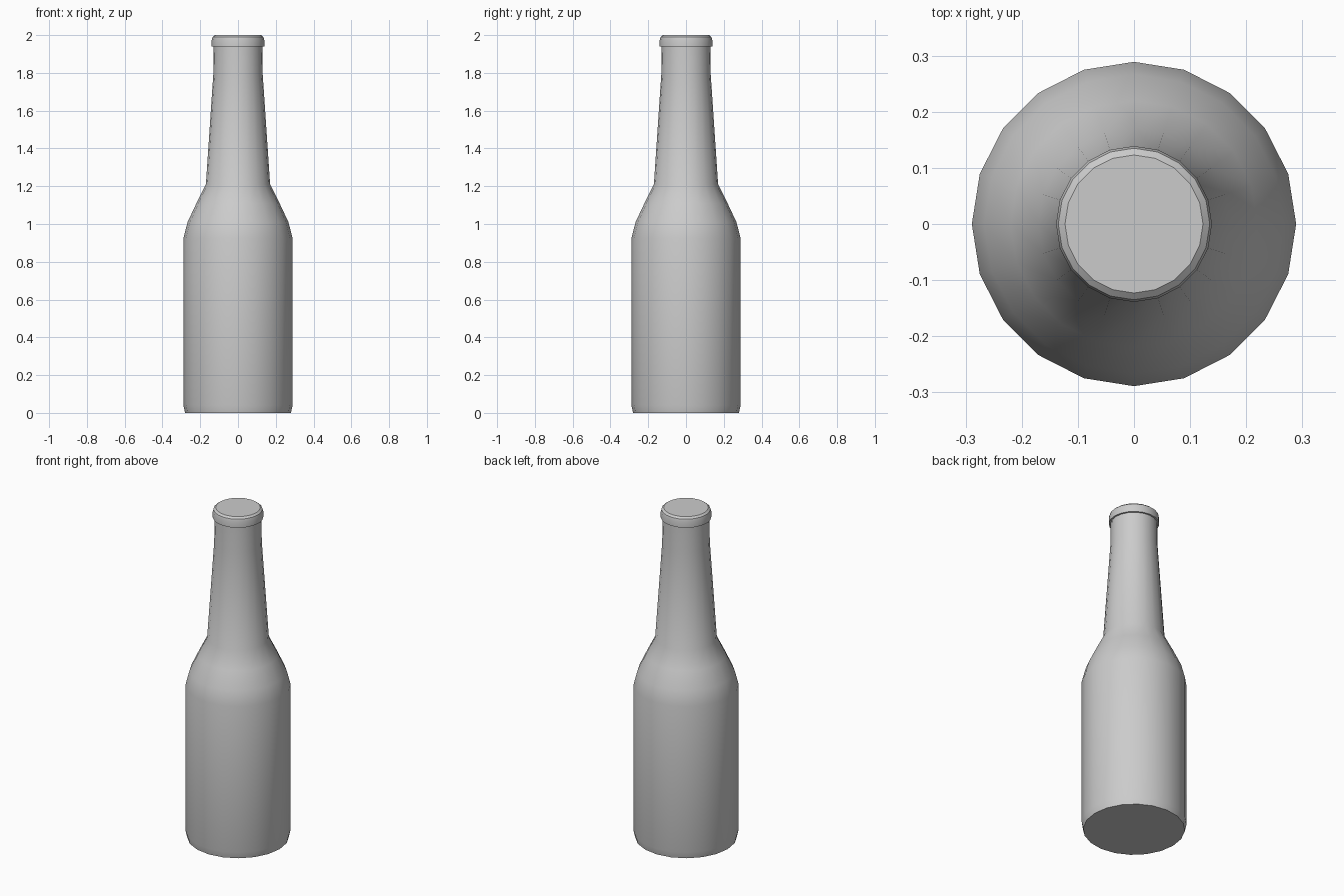
import bpy, bmesh, math

if "Cube" in bpy.data.objects:
    bpy.data.objects.remove(bpy.data.objects["Cube"])

SIDES = 20


def lathe(name, profile):
    """Spin a (radius, z) profile into a closed solid with flat end caps."""
    bm = bmesh.new()
    rings = [[bm.verts.new((r * math.cos(2 * math.pi * i / SIDES),
                            r * math.sin(2 * math.pi * i / SIDES), z))
              for i in range(SIDES)] for r, z in profile]
    for low, high in zip(rings, rings[1:]):
        for i in range(SIDES):
            j = (i + 1) % SIDES
            bm.faces.new((low[i], low[j], high[j], high[i]))
    bm.faces.new(rings[0][::-1])
    bm.faces.new(rings[-1])
    bmesh.ops.recalc_face_normals(bm, faces=bm.faces)
    mesh = bpy.data.meshes.new(name)
    bm.to_mesh(mesh)
    bm.free()
    obj = bpy.data.objects.new(name, mesh)
    bpy.context.collection.objects.link(obj)
    bpy.ops.object.select_all(action='DESELECT')
    obj.select_set(True)
    bpy.context.view_layer.objects.active = obj
    bpy.ops.object.shade_smooth_by_angle(angle=math.radians(35))
    return obj


# Bottle: base, straight body, shoulder, tapered neck and rolled lip
lathe("bottle", [
    (0.28, 0.0), (0.289, 0.04), (0.289, 0.925),
    (0.267, 1.01), (0.22, 1.11), (0.17, 1.21),
    (0.131, 1.79), (0.129, 1.94),
    (0.139, 1.94), (0.139, 1.975), (0.135, 1.99), (0.123, 2.0),
])
